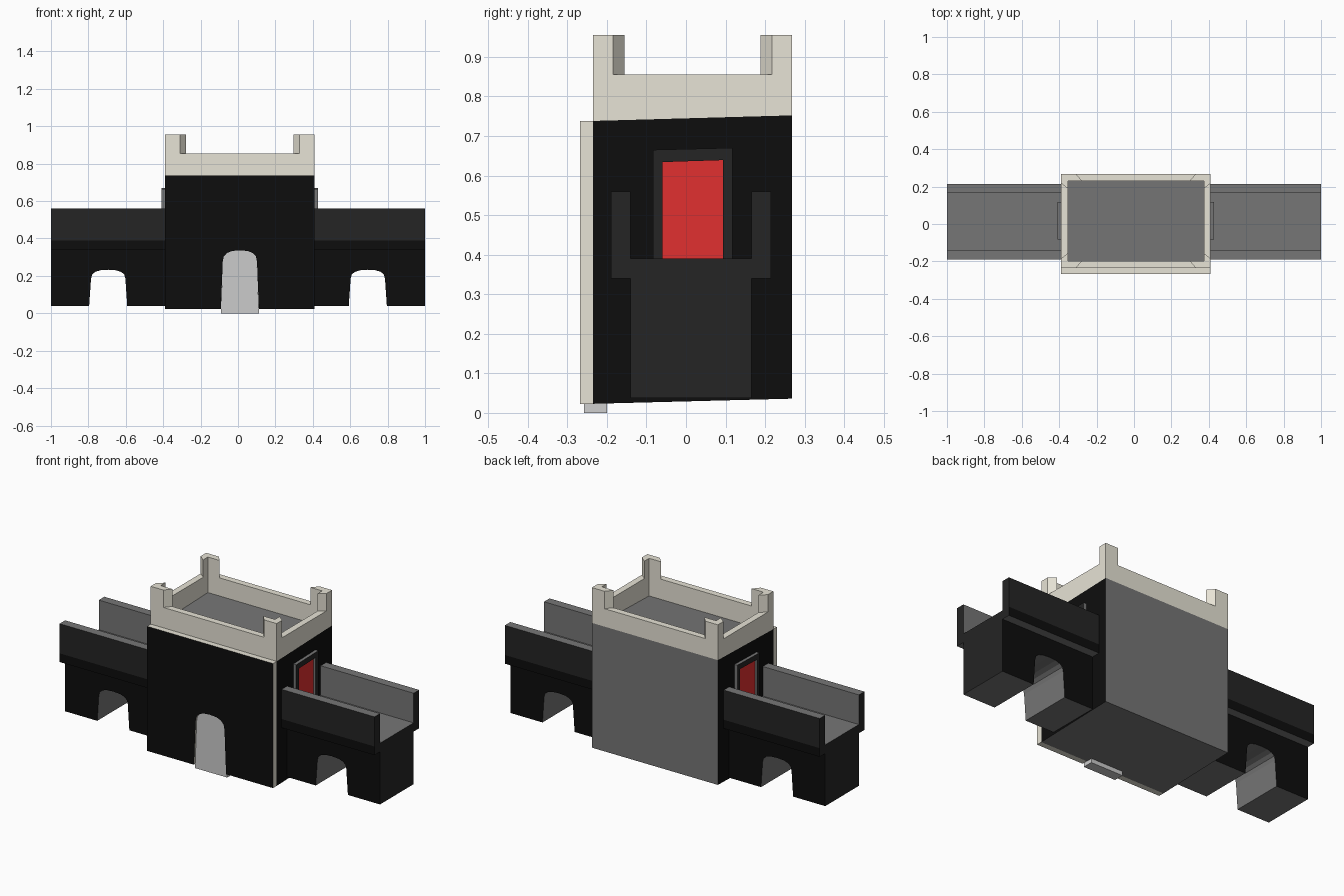
import bpy, bmesh, math
from mathutils import Vector

if "Cube" in bpy.data.objects:
    bpy.data.objects.remove(bpy.data.objects["Cube"])

COLOURS = {"black": 0.004, "charcoal": 0.018, "dark_grey": 0.18}
MATS = {}
for key, v in COLOURS.items():
    MATS[key] = bpy.data.materials.new(key)
    MATS[key].diffuse_color = (v, v, v, 1)
for key, c in {"cream": (0.8, 0.77, 0.67, 1), "red": (0.75, 0.03, 0.03, 1)}.items():
    MATS[key] = bpy.data.materials.new(key)
    MATS[key].diffuse_color = c


def finish(name, bm, paint=None):
    """Make an object; paint(centre, normal) returns the colour of each face."""
    bmesh.ops.recalc_face_normals(bm, faces=bm.faces)
    me = bpy.data.meshes.new(name)
    if paint:
        used = []
        for f in bm.faces:
            key = paint(f.calc_center_median(), f.normal)
            if key not in used:
                used.append(key)
                me.materials.append(MATS[key])
            f.material_index = used.index(key)
    bm.to_mesh(me)
    bm.free()
    ob = bpy.data.objects.new(name, me)
    bpy.context.collection.objects.link(ob)
    return ob


def prism(name, profile, axis, lo, hi, paint=None):
    """Extrude a 2D profile along x (profile is y,z) or y (profile is x,z)."""
    bm = bmesh.new()

    def place(p, d):
        return (d, p[0], p[1]) if axis == "x" else (p[0], d, p[1])
    face = bm.faces.new([bm.verts.new(place(p, lo)) for p in profile])
    ext = bmesh.ops.extrude_face_region(bm, geom=[face], use_keep_orig=True)
    d = Vector((hi - lo, 0, 0)) if axis == "x" else Vector((0, hi - lo, 0))
    bmesh.ops.translate(bm, vec=d,
                        verts=[g for g in ext["geom"] if isinstance(g, bmesh.types.BMVert)])
    return finish(name, bm, paint)


def arch(cx, w, bottom, spring, top):
    """Arch outline from lower left to lower right, tapering slightly upward."""
    r = w * 0.9
    pts = [(cx - w, bottom)]
    for i in range(9):
        a = math.pi * (1 - i / 8)
        pts.append((cx + r * math.copysign(abs(math.cos(a)) ** 0.8, math.cos(a)),
                    spring + (top - spring) * math.sin(a) ** 0.8))
    return pts + [(cx + w, bottom)]


X0, X1, Y0, Y1 = -0.39, 0.41, -0.235, 0.268


def roof_z(y):
    return 0.738 + (y - Y0) * 0.028


# Tower body, with slightly sloping base and roof
prism("tower_body", [(Y0, 0.023), (Y1, 0.036), (Y1, roof_z(Y1)), (Y0, roof_z(Y0))],
      "x", X0, X1, lambda c, n: "black" if abs(n.x) > 0.5 else "dark_grey")

# Front panel with a gate opening, and the gate itself
gate = arch(0.01, 0.102, 0.023, 0.275, 0.337)
prism("front_panel", [(X0, 0.023)] + gate + [(X1, 0.023), (X1, 0.738), (X0, 0.738)],
      "y", -0.268, Y0, lambda c, n: "black" if n.y < -0.5 else "cream")
prism("gate", arch(0.01, 0.102, 0.0, 0.275, 0.337), "y", -0.258, -0.2)

# Crown: mitred ring whose corner segments are raised into posts
T = 0.037
outer, inner = [], []
corners = [(X0, Y0), (X1, Y0), (X1, Y1), (X0, Y1)]
mid = Vector(((X0 + X1) / 2, (Y0 + Y1) / 2))
for i, c in enumerate(corners):
    c = Vector(c)
    sx, sy = (1 if c.x < mid.x else -1), (1 if c.y < mid.y else -1)
    along_x = (c + Vector((sx * 0.08, 0)), c + Vector((sx * 0.112, sy * T)))
    along_y = (c + Vector((0, sy * 0.05)), c + Vector((sx * T, sy * 0.08)))
    corner = (c, c + Vector((sx * T, sy * T)))
    order = [along_y, corner, along_x] if i % 2 == 0 else [along_x, corner, along_y]
    outer += [p[0] for p in order]
    inner += [p[1] for p in order]
bm = bmesh.new()
rings = []
for loop in (outer, inner):
    rings.append([bm.verts.new((p.x, p.y, roof_z(p.y))) for p in loop])
    rings.append([bm.verts.new((p.x, p.y, 0.855)) for p in loop])
ob_, ot, ib, it = rings
raised = []
for i in range(12):
    j = (i + 1) % 12
    for a, b in ((ob_, ot), (it, ib), (ib, ob_)):
        bm.faces.new((a[i], a[j], b[j], b[i]))
    top = bm.faces.new((ot[i], ot[j], it[j], it[i]))
    if i % 3 != 2:
        raised.append(top)
ext = bmesh.ops.extrude_face_region(bm, geom=raised)
bmesh.ops.translate(bm, vec=(0, 0, 0.1),
                    verts=[g for g in ext["geom"] if isinstance(g, bmesh.types.BMVert)])
finish("crown", bm, lambda c, n: "cream")

for s, side in ((-1, "left"), (1, "right")):
    # Wing wall with a passage through it
    hole = arch(s * 0.694, 0.102, 0.038, 0.185, 0.233)
    lo, hi = sorted((s * 0.38, s))
    prism(side + "_wing_wall",
          [(lo, 0.038)] + hole + [(hi, 0.038), (hi, 0.345), (lo, 0.345)], "y", -0.14, 0.165,
          lambda c, n: "black" if abs(n.y) > 0.5 else
          "charcoal" if abs(c.x) > 0.99 else "dark_grey")

    # Walkway with parapets, a U-shaped section
    prism(side + "_walkway",
          [(-0.19, 0.34), (0.215, 0.34), (0.215, 0.39), (0.215, 0.56), (0.165, 0.56),
           (0.165, 0.39), (-0.14, 0.39), (-0.14, 0.56), (-0.19, 0.56), (-0.19, 0.39)],
          "x", s * 0.38, s,
          lambda c, n: ("black" if c.z < 0.39 else "charcoal")
          if abs(n.x) < 0.5 and (c.y < -0.189 or c.y > 0.214)
          else "charcoal" if abs(n.x) > 0.5 else "dark_grey")

    # Side door and its frame
    wall = X1 if s > 0 else X0
    prism(side + "_door_frame",
          [(-0.083, 0.385), (-0.06, 0.385), (-0.06, 0.634), (0.094, 0.639), (0.094, 0.385),
           (0.117, 0.385), (0.117, 0.67), (-0.083, 0.665)],
          "x", wall - s * 0.01, wall + s * 0.018,
          lambda c, n: "charcoal" if abs(n.x) > 0.5 else "dark_grey")
    prism(side + "_door", [(-0.065, 0.385), (0.1, 0.385), (0.1, 0.645), (-0.065, 0.64)],
          "x", wall - s * 0.01, wall + s * 0.005, lambda c, n: "red")

for m in bpy.data.materials:
    if m.users and not m.is_grease_pencil:
        m.use_nodes = True
        m.node_tree.nodes["Principled BSDF"].inputs["Base Color"].default_value = m.diffuse_color
